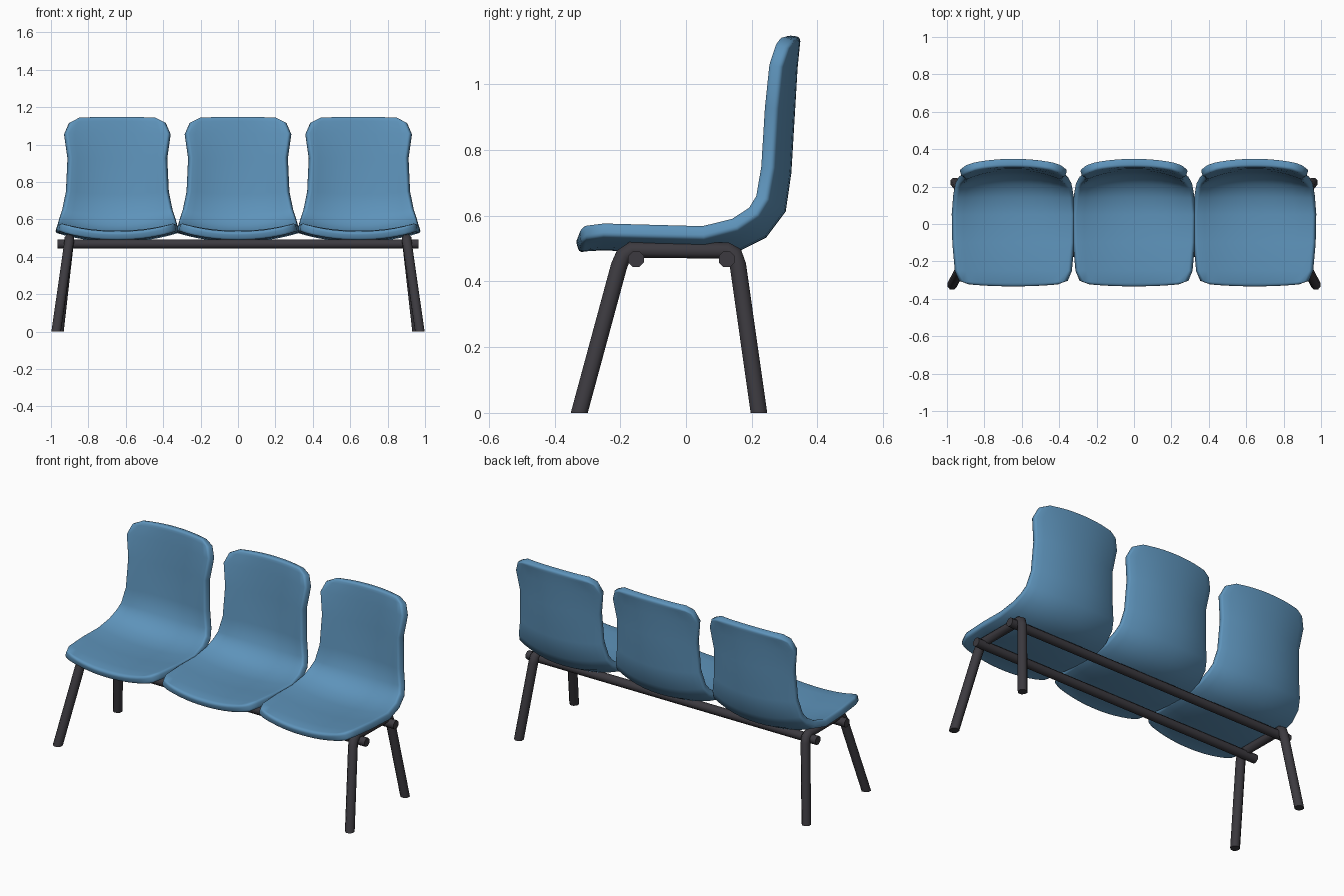
import bpy, math
from mathutils import Vector

if "Cube" in bpy.data.objects:
    bpy.data.objects.remove(bpy.data.objects["Cube"])


def material(name, col):
    m = bpy.data.materials.new(name)
    m.diffuse_color = (*col, 1)
    m.use_nodes = True
    m.node_tree.nodes["Principled BSDF"].inputs["Base Color"].default_value = m.diffuse_color
    return m


BLUE = material("blue plastic", (0.11, 0.29, 0.49))
DARK = material("dark metal", (0.045, 0.042, 0.05))


def make(name, verts, faces, mat):
    me = bpy.data.meshes.new(name)
    me.from_pydata(verts, [], faces)
    me.materials.append(mat)
    me.polygons.foreach_set("use_smooth", [True] * len(me.polygons))
    me.update()
    ob = bpy.data.objects.new(name, me)
    bpy.context.collection.objects.link(ob)
    return ob


def tube(name, pts, r, ref, flat_ends=False, sides=8):
    """Sweep a round section along pts; flat_ends cuts the ends level with the floor."""
    pts = [Vector(p) for p in pts]
    n = len(pts)
    verts, faces = [], []
    for i, p in enumerate(pts):
        t = ((pts[min(i + 1, n - 1)] - p).normalized()
             + (p - pts[max(i - 1, 0)]).normalized()).normalized()
        a = (ref - t * ref.dot(t)).normalized()
        b = t.cross(a)
        for k in range(sides):
            ang = math.tau * (k + 0.5) / sides
            v = p + (a * math.cos(ang) + b * math.sin(ang)) * r
            if flat_ends and i in (0, n - 1):
                v -= t * (v.z / t.z)
            verts.append(v)
    for i in range(n - 1):
        for k in range(sides):
            j = (k + 1) % sides
            faces.append((i * sides + k, i * sides + j,
                          (i + 1) * sides + j, (i + 1) * sides + k))
    faces.append(tuple(reversed(range(sides))))
    faces.append(tuple(range((n - 1) * sides, n * sides)))
    ob = make(name, verts, faces, DARK)
    bpy.ops.object.select_all(action='DESELECT')
    bpy.context.view_layer.objects.active = ob
    ob.select_set(True)
    bpy.ops.object.shade_smooth_by_angle(angle=math.radians(50))
    return ob


# Seat shell stations: rim y, rim z, centre y, centre z, half width
SHELL = [
    (-0.325, 0.558, -0.337, 0.530, 0.235),
    (-0.305, 0.573, -0.315, 0.536, 0.283),
    (-0.250, 0.580, -0.250, 0.540, 0.305),
    (-0.100, 0.576, -0.100, 0.532, 0.318),
    (0.050, 0.572, 0.050, 0.525, 0.320),
    (0.140, 0.595, 0.145, 0.533, 0.310),
    (0.190, 0.628, 0.215, 0.568, 0.298),
    (0.210, 0.662, 0.262, 0.630, 0.283),
    (0.225, 0.750, 0.276, 0.735, 0.263),
    (0.236, 0.930, 0.287, 0.920, 0.255),
    (0.250, 1.060, 0.295, 1.055, 0.275),
    (0.270, 1.120, 0.302, 1.125, 0.252),
    (0.293, 1.148, 0.305, 1.150, 0.200),
]
COLS = 12


def seat(name, x):
    verts, faces = [], []
    for ry, rz, cy, cz, hw in SHELL:
        for i in range(COLS + 1):
            u = 2 * i / COLS - 1
            w = abs(u) ** 2.2
            verts.append((x + u * hw, cy + (ry - cy) * w, cz + (rz - cz) * w))
    s = COLS + 1
    for j in range(len(SHELL) - 1):
        for i in range(COLS):
            a = j * s + i
            faces.append((a, a + 1, a + s + 1, a + s))
    ob = make(name, verts, faces, BLUE)
    so = ob.modifiers.new("thickness", 'SOLIDIFY')
    so.thickness, so.offset = 0.045, -1
    be = ob.modifiers.new("round rim", 'BEVEL')
    be.width, be.segments = 0.014, 3
    be.limit_method, be.angle_limit = 'ANGLE', math.radians(50)


# Three seats in a row
for label, x in (("left", -0.645), ("middle", 0), ("right", 0.645)):
    seat(label + "_seat", x)

# Bent leg frames at both ends
for label, s in (("left", -1), ("right", 1)):
    path = [(0.972, -0.325, 0), (0.908, -0.204, 0.447), (0.903, -0.191, 0.478),
            (0.902, -0.165, 0.496), (0.902, 0.125, 0.494), (0.903, 0.148, 0.482),
            (0.906, 0.158, 0.450), (0.957, 0.222, 0)]
    tube(label + "_leg_frame", [(s * x, y, z) for x, y, z in path],
         0.027, Vector((1, 0, 0)), flat_ends=True)

# Long bars carrying the seats
for label, y in (("front", -0.152), ("back", 0.124)):
    tube(label + "_bar", [(-0.965, y, 0.468), (0.965, y, 0.468)], 0.026, Vector((0, 1, 0)))
